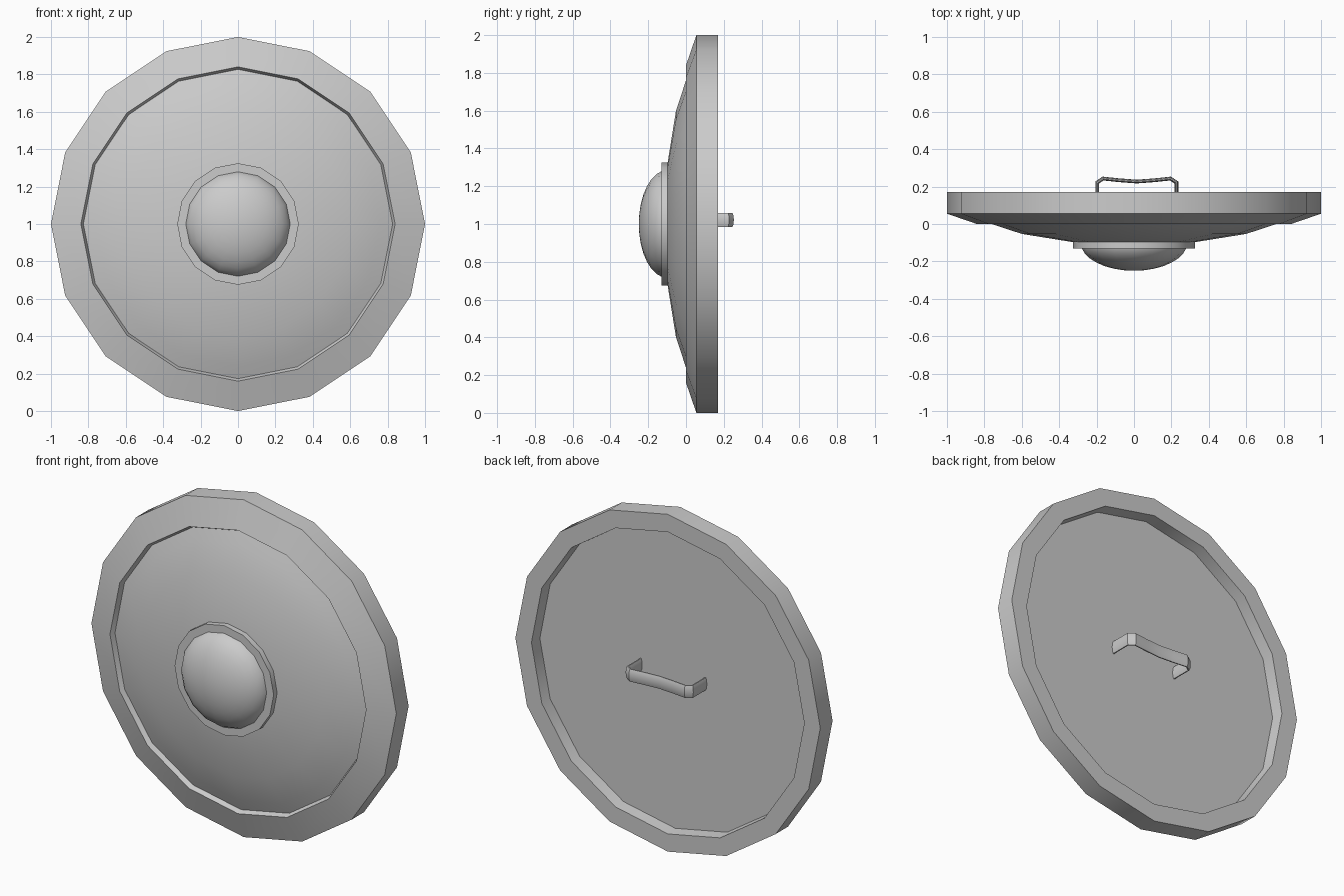
import bpy, bmesh, math
from mathutils import Vector

if "Cube" in bpy.data.objects:
    bpy.data.objects.remove(bpy.data.objects["Cube"])

SIDES = 16
CENTRE_Z = 1.0


def finish(bm, name):
    bmesh.ops.recalc_face_normals(bm, faces=bm.faces)
    mesh = bpy.data.meshes.new(name)
    bm.to_mesh(mesh)
    bm.free()
    ob = bpy.data.objects.new(name, mesh)
    bpy.context.collection.objects.link(ob)
    bpy.ops.object.select_all(action='DESELECT')
    ob.select_set(True)
    bpy.context.view_layer.objects.active = ob
    bpy.ops.object.shade_smooth_by_angle(angle=math.radians(30))
    return ob


def lathe(name, profile, closed=False):
    """Turn a (radius, y) profile about the shield's y axis."""
    bm = bmesh.new()
    rings = []
    for r, y in profile:
        if r == 0:
            rings.append([bm.verts.new((0, y, CENTRE_Z))] * SIDES)
            continue
        rings.append([bm.verts.new((r * math.sin(k * math.tau / SIDES), y,
                                    CENTRE_Z + r * math.cos(k * math.tau / SIDES)))
                      for k in range(SIDES)])
    pairs = list(zip(rings, rings[1:]))
    if closed:
        pairs.append((rings[-1], rings[0]))
    for a, b in pairs:
        for k in range(SIDES):
            n = (k + 1) % SIDES
            quad = list(dict.fromkeys((a[k], a[n], b[n], b[k])))
            bm.faces.new(quad)
    return finish(bm, name)


# Outer rim with a sloped front
lathe("rim", [(1.0, 0.055), (1.0, 0.17), (0.895, 0.17), (0.885, 0.06),
              (0.825, 0.032), (0.84, 0.0)], closed=True)

# Domed shield board with a flat back
lathe("board", [(0, -0.115), (0.32, -0.098), (0.6, -0.053), (0.76, 0.0),
                (0.89, 0.055), (0.89, 0.10), (0, 0.10)])

# Boss flange
lathe("boss_flange", [(0, -0.13), (0.325, -0.13), (0.325, -0.09), (0, -0.09)])

# Boss dome, a flattened half sphere
dome = [(0.285 * math.cos(a), -0.10 - 0.15 * math.sin(a))
        for a in (i * math.pi / 16 for i in range(8))]
lathe("boss_dome", dome + [(0, -0.25)])

# Grip: flattened oval section swept along a bent path (x, y)
path = [Vector(p) for p in ((-0.197, 0.09), (-0.197, 0.222), (-0.165, 0.243),
                            (-0.08, 0.234), (0.015, 0.227), (0.11, 0.234),
                            (0.195, 0.243), (0.227, 0.222), (0.227, 0.09))]
bm = bmesh.new()
loops = []
for i, p in enumerate(path):
    before = (p - path[i - 1]).normalized() if i else Vector((0, 1))
    after = (path[i + 1] - p).normalized() if i < len(path) - 1 else before
    t = (before + after).normalized()
    side = Vector((-t.y, t.x)) / max(0.5, t.dot(after))
    loop = []
    for k in range(10):
        a = k * math.tau / 10
        q = p + side * 0.010 * math.cos(a)
        loop.append(bm.verts.new((q.x, q.y, 1.022 + 0.039 * math.sin(a))))
    loops.append(loop)
for a, b in zip(loops, loops[1:]):
    for k in range(10):
        n = (k + 1) % 10
        bm.faces.new((a[k], a[n], b[n], b[k]))
bm.faces.new(loops[0])
bm.faces.new(loops[-1])
finish(bm, "grip")
